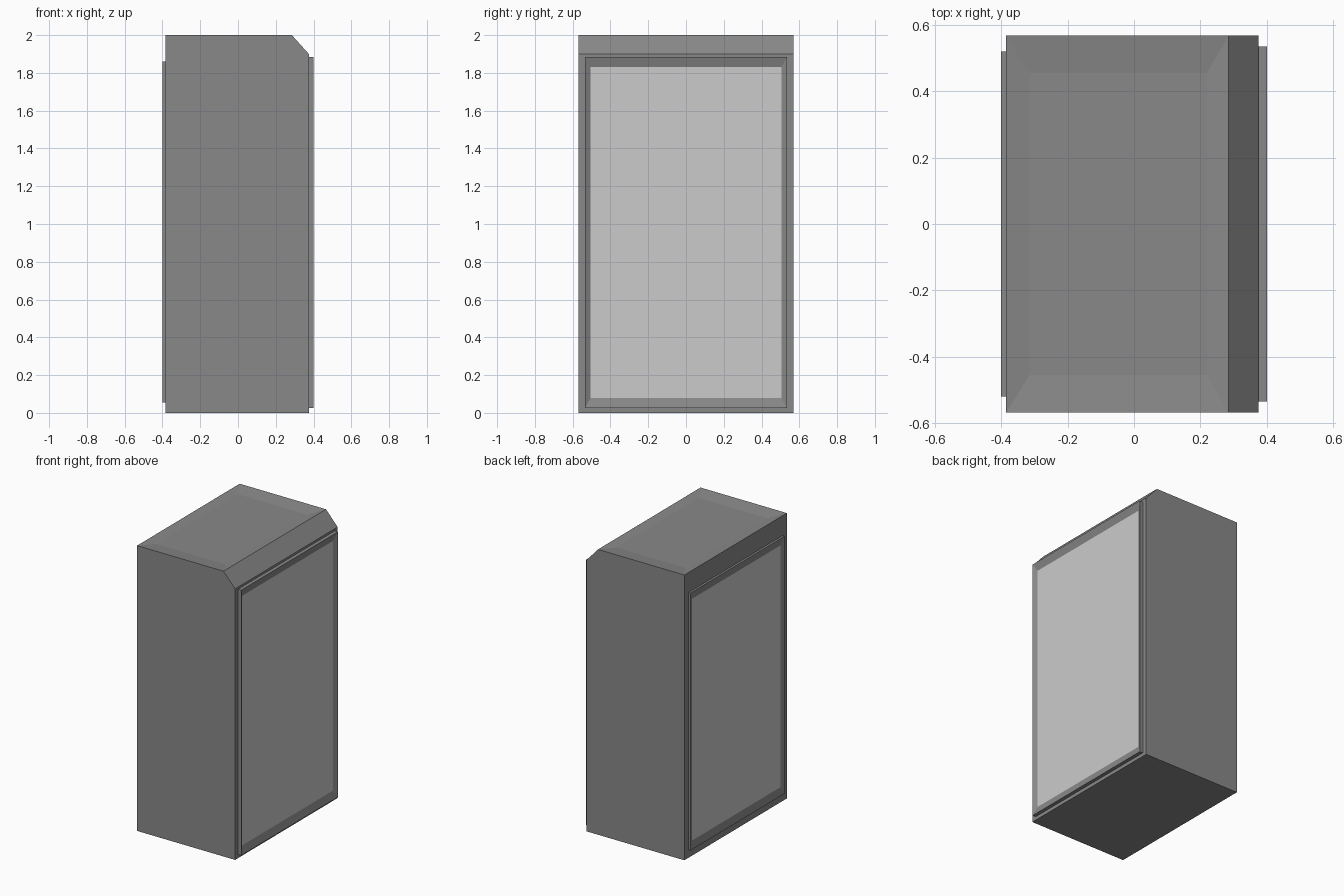
import bpy, bmesh
from mathutils import Vector

if "Cube" in bpy.data.objects:
    bpy.data.objects.remove(bpy.data.objects["Cube"])


def material(name, v):
    m = bpy.data.materials.new(name)
    m.diffuse_color = (v, v, v, 1)
    m.use_nodes = True
    m.node_tree.nodes["Principled BSDF"].inputs["Base Color"].default_value = m.diffuse_color
    return m


DARK = material("dark_grey", 0.25)


def finish(name, bm, mat=None):
    bmesh.ops.recalc_face_normals(bm, faces=bm.faces)
    me = bpy.data.meshes.new(name)
    bm.to_mesh(me)
    bm.free()
    ob = bpy.data.objects.new(name, me)
    bpy.context.collection.objects.link(ob)
    if mat:
        me.materials.append(mat)
    return ob


def add_box(bm, lo, hi):
    lo, hi = Vector(lo), Vector(hi)
    for v in bmesh.ops.create_cube(bm, size=1)["verts"]:
        v.co = (lo + hi) / 2 + v.co * (hi - lo)


def recess(bm, normal, lo, hi, depth):
    """Inset the face pointing along normal to the lo-hi rectangle, then sink it."""
    normal, lo, hi = Vector(normal), Vector(lo), Vector(hi)
    bm.normal_update()
    face = max(bm.faces, key=lambda f: f.normal.dot(normal))
    bmesh.ops.inset_individual(bm, faces=[face], thickness=0.01)
    mid = face.calc_center_median()
    for v in face.verts:
        for a in range(3):
            if normal[a] == 0:
                v.co[a] = hi[a] if v.co[a] > mid[a] else lo[a]
        v.co -= normal * depth
    return face


# Cabinet body: side profile with chamfered top edge, shallow recess in the top
bm = bmesh.new()
profile = [(-0.385, 0), (0.375, 0), (0.375, 1.9), (0.285, 2), (-0.385, 2)]
base = bm.faces.new([bm.verts.new((x, -0.568, z)) for x, z in profile])
ext = bmesh.ops.extrude_face_region(bm, geom=[base], use_keep_orig=True)
for v in ext["geom"]:
    if isinstance(v, bmesh.types.BMVert):
        v.co.y = 0.568
bmesh.ops.recalc_face_normals(bm, faces=bm.faces)
recess(bm, (0, 0, 1), (-0.315, -0.455, 0), (0.22, 0.455, 0), 0.012)
finish("cabinet_body", bm, DARK)


def door(name, side, x_body, x_out, x_panel, y, z0, z1):
    """Raised rectangular frame with a lighter panel set back inside it."""
    iy, iz0, iz1 = y - 0.03, z0 + 0.055, z1 - 0.055
    bm = bmesh.new()
    add_box(bm, (min(x_body, x_out), -y, z0), (max(x_body, x_out), y, z1))
    floor = recess(bm, (side, 0, 0), (0, -iy, iz0), (0, iy, iz1), abs(x_out - x_panel))
    bmesh.ops.delete(bm, geom=[floor], context="FACES_ONLY")
    finish(name + "_frame", bm, DARK)
    bm = bmesh.new()
    add_box(bm, (min(x_body, x_panel), -iy, iz0), (max(x_body, x_panel), iy, iz1))
    finish(name + "_panel", bm)


# Large door on the right, slightly smaller one on the left
door("right_door", 1, 0.375, 0.40, 0.385, 0.535, 0.025, 1.885)
door("left_door", -1, -0.385, -0.40, -0.39, 0.52, 0.055, 1.86)
